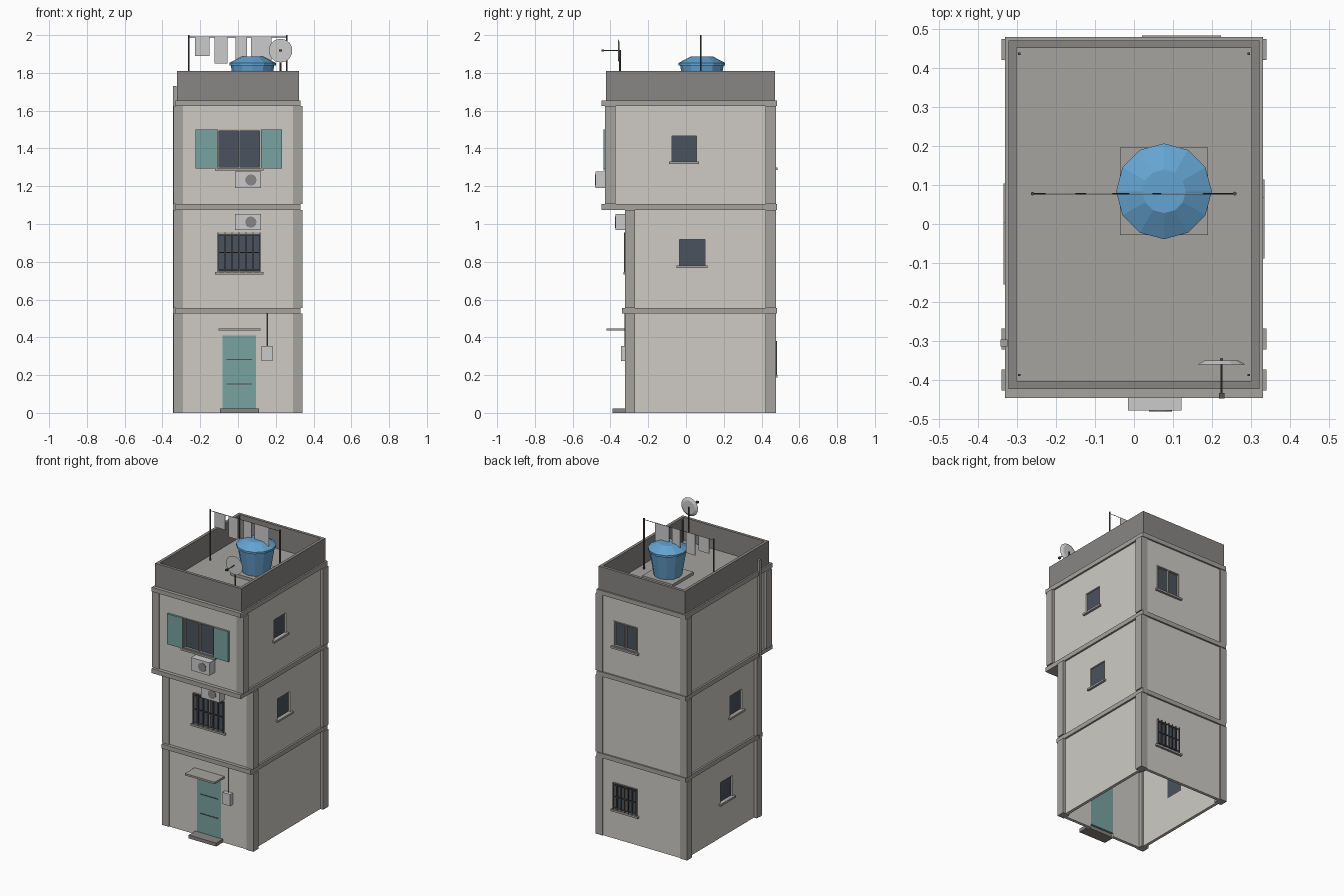
import bpy, bmesh, math
from mathutils import Matrix, Vector

if "Cube" in bpy.data.objects:
    bpy.data.objects.remove(bpy.data.objects["Cube"])


def material(name, *rgb):
    m = bpy.data.materials.new(name)
    m.diffuse_color = (*rgb, 1)
    m.use_nodes = True
    m.node_tree.nodes["Principled BSDF"].inputs["Base Color"].default_value = m.diffuse_color
    return m


WALL = material("plaster", 0.62, 0.60, 0.56)
CONC = material("concrete", 0.38, 0.37, 0.35)
DARK = material("parapet_grey", 0.25, 0.24, 0.23)
GLASS = material("glass", 0.07, 0.085, 0.11)
TEAL = material("teal_paint", 0.19, 0.36, 0.35)
BLUE = material("blue_plastic", 0.13, 0.37, 0.64)
METAL = material("dark_metal", 0.08, 0.08, 0.08)
PALE = material("pale_grey", 0.65, 0.65, 0.64)


def finish(name, bm, mat):
    me = bpy.data.meshes.new(name)
    bmesh.ops.recalc_face_normals(bm, faces=bm.faces)
    bm.to_mesh(me)
    bm.free()
    ob = bpy.data.objects.new(name, me)
    bpy.context.collection.objects.link(ob)
    if mat:
        me.materials.append(mat)
    return ob


def boxes(name, mat, *spans):
    """One object from boxes given as (x0, x1, y0, y1, z0, z1)."""
    bm = bmesh.new()
    for x0, x1, y0, y1, z0, z1 in spans:
        m = Matrix.Translation(((x0 + x1) / 2, (y0 + y1) / 2, (z0 + z1) / 2))
        size = Matrix.Diagonal((abs(x1 - x0), abs(y1 - y0), abs(z1 - z0), 1))
        bmesh.ops.create_cube(bm, size=1, matrix=m @ size)
    return finish(name, bm, mat)


def rod(name, mat, a, b, r, sides=6):
    a, b = Vector(a), Vector(b)
    bm = bmesh.new()
    m = Matrix.Translation((a + b) / 2) @ (b - a).to_track_quat('Z', 'Y').to_matrix().to_4x4()
    bmesh.ops.create_cone(bm, cap_ends=True, segments=sides, radius1=r, radius2=r,
                          depth=(b - a).length, matrix=m)
    return finish(name, bm, mat)


def tube(name, mat, x, y0, y1, z0, z1, t):
    """Open rectangular ring of walls with thickness t."""
    bm = bmesh.new()
    rings = []
    for i, z in ((0, z0), (0, z1), (t, z1), (t, z0)):
        rings.append([bm.verts.new(p) for p in ((-x + i, y0 + i, z), (x - i, y0 + i, z),
                                                (x - i, y1 - i, z), (-x + i, y1 - i, z))])
    for a in range(4):
        for k in range(4):
            p, q, n = rings[a], rings[(a + 1) % 4], (k + 1) % 4
            bm.faces.new((p[k], p[n], q[n], q[k]))
    return finish(name, bm, mat)


W, BACK = 0.32, 0.47
FRONT = {"ground": -0.317, "middle": -0.317, "upper": -0.422}
LEVEL = {"ground": (0, 0.525), "middle": (0.555, 1.075), "upper": (1.105, 1.625)}
T = 0.02


def on_wall(floor, side, u0, u1, d0, d1, z0, z1):
    """Box span on a wall: u along it, d outward from its face."""
    if side == "front":
        f = FRONT[floor]
        return (u0, u1, f - d1, f - d0, z0, z1)
    if side == "back":
        return (u0, u1, BACK + d0, BACK + d1, z0, z1)
    s = 1 if side == "right" else -1
    a, b = sorted((s * (W + d0), s * (W + d1)))
    return (a, b, u0, u1, z0, z1)


# Storeys: hollow walls, corner columns and floor slabs
walls = {}
for fl, (z0, z1) in LEVEL.items():
    f = FRONT[fl]
    walls[fl] = tube(fl + "_walls", WALL, W, f, BACK, z0, z1, T)
    cols = []
    for s in (-1, 1):
        xs = sorted((s * 0.29, s * 0.341))
        cols += [(*xs, f - 0.006, f + 0.048, z0, z1), (*xs, BACK - 0.048, BACK + 0.006, z0, z1)]
    boxes(fl + "_corner_columns", CONC, *cols)
    yf = -0.34 if fl == "ground" else -0.447
    boxes(fl + "_slab", CONC, (-0.332, 0.332, yf, 0.481, z1, z1 + 0.03))

# Windows: floor, side, u range, z range, style
WINDOWS = [
    ("upper", "front", -0.108, 0.12, 1.295, 1.50, "frame"),
    ("middle", "front", -0.108, 0.12, 0.745, 0.955, "bars"),
    ("upper", "back", 0.035, 0.21, 1.30, 1.47, "frame"),
    ("ground", "back", 0.035, 0.21, 0.20, 0.38, "bars"),
    ("upper", "right", -0.075, 0.055, 1.33, 1.465, "plain"),
    ("middle", "right", -0.035, 0.10, 0.78, 0.918, "plain"),
    ("middle", "left", -0.142, -0.01, 0.78, 0.918, "plain"),
    ("ground", "left", -0.04, 0.09, 0.235, 0.373, "plain"),
]
holes = {fl: [] for fl in LEVEL}
for fl, side, u0, u1, z0, z1, style in WINDOWS:
    n = f"{fl}_{side}_window"
    holes[fl].append(on_wall(fl, side, u0, u1, -0.05, 0.03, z0, z1))
    boxes(n + "_glass", GLASS, on_wall(fl, side, u0, u1, -0.019, -0.011, z0, z1))
    boxes(n + "_sill", CONC, on_wall(fl, side, u0 - 0.014, u1 + 0.014, -0.005, 0.015, z0 - 0.013, z0))
    if style != "plain":
        e, m = 0.007, (u0 + u1) / 2
        boxes(n + "_frame", CONC, *[on_wall(fl, side, *p[:2], -0.012, 0.005, *p[2:]) for p in (
            (u0, u0 + e, z0, z1), (u1 - e, u1, z0, z1), (m - e / 2, m + e / 2, z0, z1),
            (u0 + e, u1 - e, z0, z0 + e), (u0 + e, u1 - e, z1 - e, z1))])
    if style == "bars":
        r = 0.003
        bars = [on_wall(fl, side, u - r, u + r, 0.006, 0.012, z0, z1)
                for u in (u0 + r + (u1 - u0 - 2 * r) * i / 6 for i in range(7))]
        bars += [on_wall(fl, side, u0, u1, 0.007, 0.011, z - r, z + r)
                 for z in (z0 + 0.012, (z0 + z1) / 2, z1 - 0.012)]
        boxes(n + "_bars", METAL, *bars)

# Door opening and boolean cuts
holes["ground"].append(on_wall("ground", "front", -0.082, 0.095, -0.05, 0.03, -0.01, 0.41))
for fl, spans in holes.items():
    cutter = boxes(fl + "_cutter", None, *spans)
    cutter.hide_render = True
    mod = walls[fl].modifiers.new("openings", 'BOOLEAN')
    mod.object, mod.solver = cutter, 'EXACT'
    bpy.context.view_layer.objects.active = walls[fl]
    bpy.ops.object.modifier_apply(modifier=mod.name)
    bpy.data.objects.remove(cutter)

# Door, step, canopy, meter
f = FRONT["ground"]
boxes("door", TEAL, (-0.082, 0.095, f - 0.002, f + 0.021, 0.022, 0.41))
boxes("door_rails", METAL, *[(-0.06, 0.073, f - 0.005, f, z, z + 0.005) for z in (0.15, 0.28)])
boxes("door_step", DARK, (-0.095, 0.11, -0.39, -0.31, 0, 0.023))
boxes("door_canopy", CONC, (-0.103, 0.12, -0.42, -0.315, 0.435, 0.448))
boxes("meter_box", PALE, (0.125, 0.183, -0.345, -0.315, 0.275, 0.353))
rod("meter_conduit", METAL, (0.155, -0.322, 0.35), (0.155, -0.322, 0.525), 0.004)

# Shutters
f = FRONT["upper"]
for n, x0, x1 in (("left", -0.225, -0.109), ("right", 0.121, 0.232)):
    boxes(n + "_shutter", TEAL, (x0, x1, f - 0.014, f, 1.295, 1.50))

# Air conditioners
for fl, z in (("upper", 1.19), ("middle", 0.967)):
    f = FRONT[fl]
    boxes(fl + "_air_conditioner", PALE, (-0.016, 0.122, f - 0.057, f, z, z + 0.087))
    rod(fl + "_fan_grille", DARK, (0.068, f - 0.05, z + 0.043), (0.068, f - 0.06, z + 0.043), 0.03, 12)

# Drain pipe down the left side
boxes("drain_pipe", CONC, (-0.343, -0.325, -0.315, -0.297, 0, 1.73))

# Parapet and corner starter rods
tube("parapet", DARK, 0.322, -0.424, 0.472, 1.655, 1.81, T)
boxes("corner_rods", METAL, *[(x - .003, x + .003, y - .003, y + .003, 1.65, 1.8)
                              for x in (-0.295, 0.295) for y in (-0.388, 0.438)])

# Water tank on its plinth
CX, CY = 0.077, 0.084
boxes("tank_plinth", CONC, (CX - 0.113, CX + 0.113, CY - 0.112, CY + 0.112, 1.65, 1.675))
bm = bmesh.new()
prev = None
for r, z in ((0.088, 1.675), (0.115, 1.84), (0.123, 1.84), (0.123, 1.853), (0.056, 1.888)):
    ring = [bm.verts.new((CX + r * math.cos(i * math.pi / 6), CY + r * math.sin(i * math.pi / 6), z))
            for i in range(12)]
    if prev:
        for i in range(12):
            j = (i + 1) % 12
            bm.faces.new((prev[i], prev[j], ring[j], ring[i]))
    else:
        bm.faces.new(ring[::-1])
    prev = ring
bm.faces.new(prev)
finish("water_tank", bm, BLUE)

# Clothes line
Y = 0.078
for n, x in (("left", -0.261), ("right", 0.259)):
    rod(n + "_line_post", METAL, (x, Y, 1.65), (x, Y, 2.0), 0.005)
rod("clothes_line", METAL, (-0.261, Y, 1.99), (0.259, Y, 1.99), 0.002, 4)
for i, (x0, x1, z) in enumerate(((-0.227, -0.15, 1.89), (-0.124, -0.055, 1.85),
                                 (-0.013, 0.047, 1.87), (0.07, 0.177, 1.865))):
    boxes(f"laundry_{i + 1}", PALE, (x0, x1, Y - 0.002, Y + 0.002, z, 1.992))

# Satellite dish
DX, DZ = 0.225, 1.918
rod("dish_pole", METAL, (DX, -0.349, 1.65), (DX, -0.349, 1.92), 0.005)
bm = bmesh.new()
bmesh.ops.create_cone(bm, cap_ends=True, segments=14, radius1=0.045, radius2=0.063, depth=0.01,
                      matrix=Matrix.Translation((DX, -0.356, DZ)) @ Matrix.Rotation(math.pi / 2, 4, 'X'))
finish("dish", bm, PALE)
rod("dish_feed_arm", METAL, (DX, -0.36, DZ), (DX, -0.44, DZ), 0.003)
boxes("dish_feed", METAL, (DX - .007, DX + .007, -0.448, -0.434, DZ - .006, DZ + .006))
